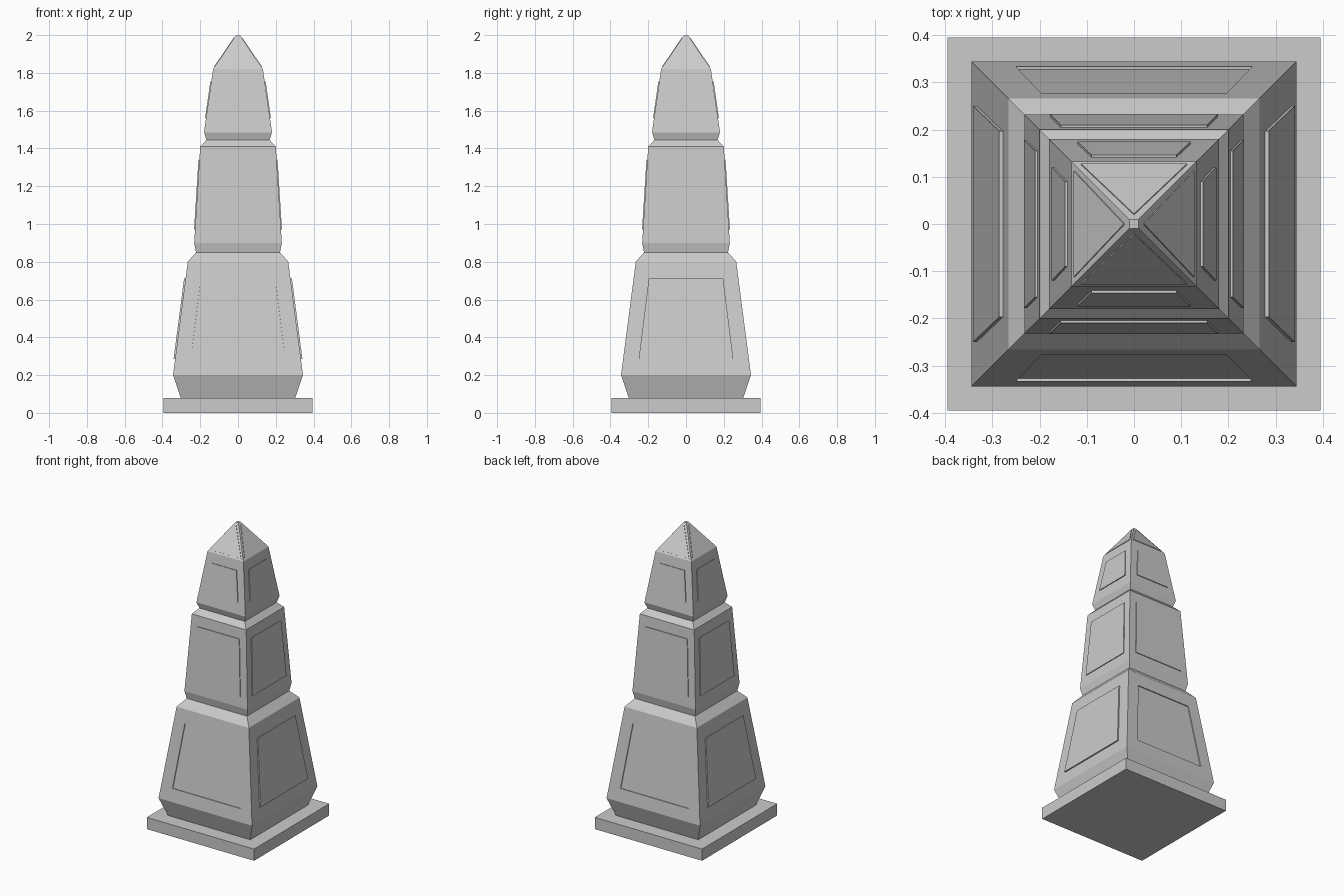
import bpy, bmesh
from mathutils import Matrix, Vector
from math import pi

if "Cube" in bpy.data.objects:
    bpy.data.objects.remove(bpy.data.objects["Cube"])

# half width / height rings of the square shaft
PROFILE = [(0.303, 0.08), (0.344, 0.20), (0.266, 0.80), (0.222, 0.85),
           (0.232, 0.90), (0.20, 1.41), (0.167, 1.445), (0.18, 1.485),
           (0.132, 1.82), (0.01, 2.0)]


def make_object(name, bm):
    bmesh.ops.recalc_face_normals(bm, faces=bm.faces)
    me = bpy.data.meshes.new(name)
    bm.to_mesh(me)
    bm.free()
    ob = bpy.data.objects.new(name, me)
    bpy.context.collection.objects.link(ob)
    return ob


def loft(name, rings):
    """Closed solid through a list of point rings."""
    bm = bmesh.new()
    vs = [[bm.verts.new(p) for p in r] for r in rings]
    n = len(vs[0])
    bm.faces.new(vs[0])
    bm.faces.new(vs[-1])
    for a, b in zip(vs, vs[1:]):
        for i in range(n):
            j = (i + 1) % n
            bm.faces.new((a[i], a[j], b[j], b[i]))
    return make_object(name, bm)


def square(h, z):
    return [(-h, -h, z), (h, -h, z), (h, h, z), (-h, h, z)]


def panel(name, tier, side, z0, z1, w0, w1, inner, outer):
    """Tapered slab lying on one sloped face of a tier."""
    (ha, za), (hb, zb) = PROFILE[tier], PROFILE[tier + 1]
    slope = (ha - hb) / (zb - za)
    normal = Vector((0, -1, slope)).normalized()
    rot = Matrix.Rotation(side * pi / 2, 3, 'Z')
    corners = [Vector((x, -(ha - slope * (z - za)), z))
               for x, z in ((-w0, z0), (w0, z0), (w1, z1), (-w1, z1))]
    return loft(name, [[rot @ (c + normal * d) for c in corners]
                       for d in (inner, outer)])


# plinth and shaft
loft("plinth", [square(0.395, 0), square(0.395, 0.078)])
shaft = loft("shaft", [square(h, z) for h, z in PROFILE])

# sides: 0 front, 1 right, 2 back, 3 left
for s, label in enumerate(("front", "right", "back", "left")):
    if s % 2:
        # raised lower panel on left and right
        panel("lower_panel_" + label, 1, s, 0.285, 0.71, 0.25, 0.197, -0.005, 0.008)
    else:
        # sunken lower panel on front and back
        cutter = panel("recess_cutter_" + label, 1, s, 0.285, 0.71, 0.25, 0.197, -0.006, 0.03)
        cutter.hide_render = True
        cutter.hide_viewport = True
        mod = shaft.modifiers.new("recess", 'BOOLEAN')
        mod.operation = 'DIFFERENCE'
        mod.solver = 'EXACT'
        mod.object = cutter
    # raised panels on the upper tiers and the cap
    panel("middle_panel_" + label, 4, s, 0.97, 1.34, 0.178, 0.155, -0.005, 0.005)
    panel("upper_panel_" + label, 7, s, 1.56, 1.755, 0.12, 0.09, -0.005, 0.005)
    panel("cap_panel_" + label, 8, s, 1.83, 1.985, 0.112, 0.001, -0.004, 0.003)
